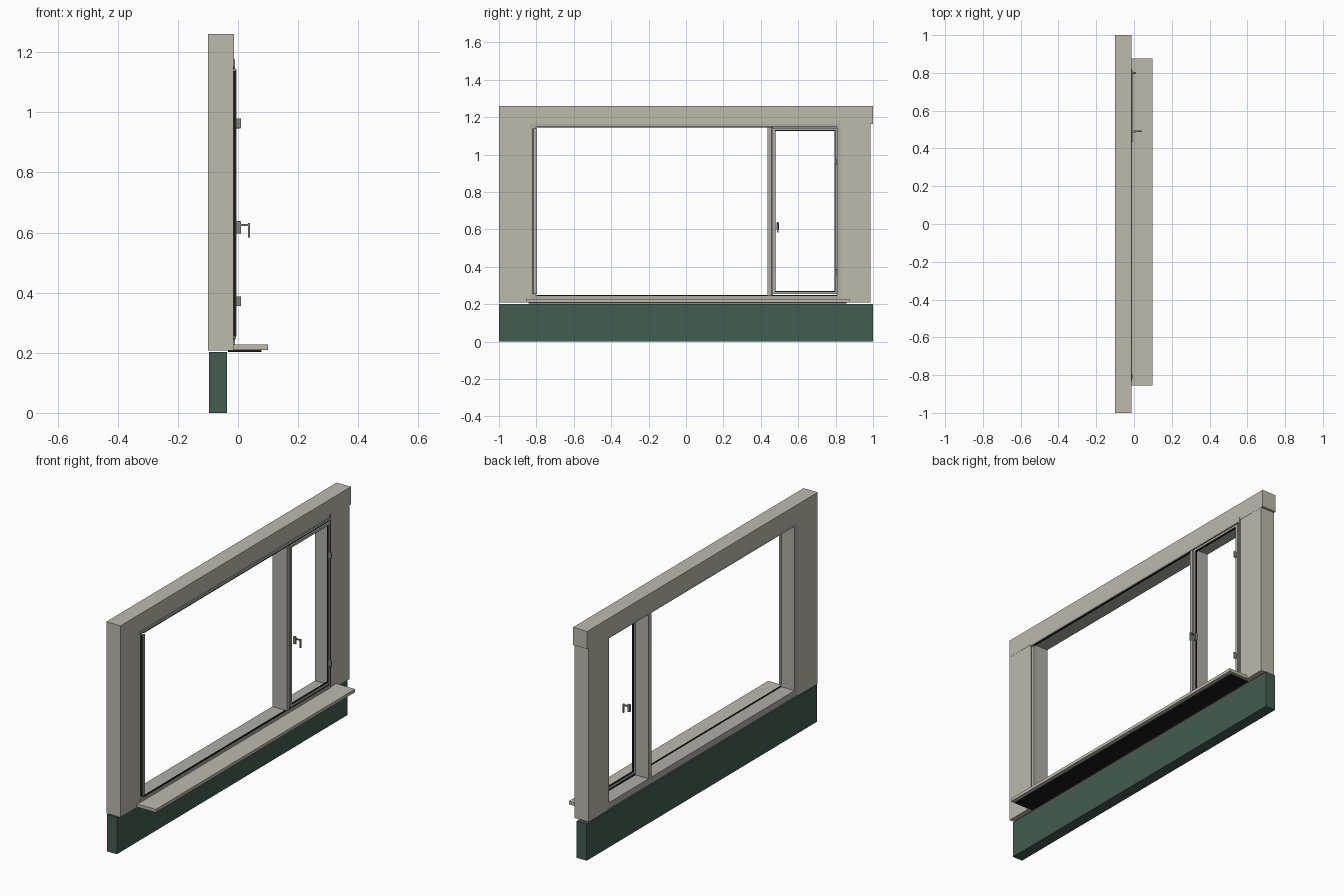
import bpy, bmesh
from mathutils import Matrix, Vector


def material(name, rgb):
    m = bpy.data.materials.new(name)
    m.diffuse_color = (*rgb, 1)
    return m


STONE = material("stone", (0.51, 0.49, 0.42))
FRAME = material("frame_grey", (0.44, 0.42, 0.38))
GREEN = material("dark_green", (0.055, 0.107, 0.08))
BLACK = material("black", (0.01, 0.01, 0.01))
METAL = material("metal", (0.25, 0.25, 0.24))


def boxes(name, mat, *parts, bevel=0.0):
    """One object from boxes given as (x0, x1, y0, y1, z0, z1)."""
    bm = bmesh.new()
    for x0, x1, y0, y1, z0, z1 in parts:
        size = Vector((x1 - x0, y1 - y0, z1 - z0))
        mid = Vector((x0 + x1, y0 + y1, z0 + z1)) / 2
        bmesh.ops.create_cube(bm, size=1, matrix=Matrix.Translation(mid) @ Matrix.Diagonal((*size, 1)))
    me = bpy.data.meshes.new(name)
    bm.to_mesh(me)
    bm.free()
    me.materials.append(mat)
    ob = bpy.data.objects.new(name, me)
    bpy.context.collection.objects.link(ob)
    if bevel:
        mod = ob.modifiers.new("bevel", "BEVEL")
        mod.width, mod.segments = bevel, 2
    return ob


def border(name, mat, x0, x1, y0, y1, z0, z1, w):
    """Rectangular frame in the YZ plane with rail width w."""
    return boxes(name, mat,
                 (x0, x1, y0, y0 + w, z0, z1), (x0, x1, y1 - w, y1, z0, z1),
                 (x0, x1, y0 + w, y1 - w, z0, z0 + w), (x0, x1, y0 + w, y1 - w, z1 - w, z1))


# Wall pieces
boxes("base_wall", GREEN, (-0.097, -0.036, -1, 1, 0, 0.202))
boxes("lintel", STONE, (-0.1, -0.014, -1, 1, 1.163, 1.26))
boxes("left_jamb", STONE, (-0.1, -0.015, -1, -0.83, 0.208, 1.163))
boxes("right_jamb", STONE, (-0.1, -0.015, 0.825, 0.987, 0.208, 1.163))

# Window sill and its dark underside
boxes("sill", STONE, (-0.015, 0.099, -0.855, 0.875, 0.21, 0.227))
boxes("sill_underside", BLACK, (-0.033, 0.078, -0.843, 0.857, 0.203, 0.21))

# Fixed frame with mullion
boxes("window_frame", FRAME,
      (-0.098, -0.018, -0.83, -0.802, 0.21, 1.163),
      (-0.098, -0.018, 0.808, 0.825, 0.21, 1.163),
      (-0.098, -0.018, -0.802, 0.808, 0.21, 0.246),
      (-0.098, -0.018, -0.802, 0.808, 1.148, 1.163))
boxes("mullion", FRAME, (-0.097, -0.018, 0.437, 0.465, 0.246, 1.148))

# Thin beads on the room side
boxes("side_beads", FRAME,
      (-0.018, -0.006, -0.816, -0.797, 0.255, 1.138),
      (-0.018, -0.006, 0.435, 0.456, 0.246, 1.145))
boxes("bead_gaskets", BLACK,
      (-0.018, -0.008, -0.82, -0.816, 0.255, 1.138),
      (-0.018, -0.008, 0.456, 0.460, 0.246, 1.145),
      (-0.018, -0.012, -0.80, 0.808, 0.244, 0.250),
      (-0.018, -0.012, -0.80, 0.808, 1.144, 1.149))
boxes("edge_trim", FRAME,
      (-0.018, -0.010, 0.813, 0.822, 0.227, 1.178),
      (-0.018, -0.010, -0.835, 0.813, 1.151, 1.164),
      (-0.018, -0.010, -0.835, 0.813, 0.227, 0.242))

# Opening sash
border("sash", FRAME, -0.018, -0.005, 0.463, 0.810, 0.254, 1.142, 0.012)
border("sash_gasket", BLACK, -0.016, -0.008, 0.475, 0.798, 0.266, 1.130, 0.003)

# Hinges
for i, z in enumerate((0.3715, 0.9635)):
    boxes(f"hinge_{i + 1}", METAL, (-0.006, 0.010, 0.795, 0.804, z - 0.0165, z + 0.0165), bevel=0.002)

# Handle
boxes("handle_plate", METAL, (-0.005, 0.010, 0.484, 0.496, 0.597, 0.638), bevel=0.002)
boxes("handle_stem", METAL, (0.010, 0.035, 0.487, 0.494, 0.622, 0.629))
boxes("handle_lever", METAL, (0.033, 0.040, 0.486, 0.495, 0.583, 0.632), bevel=0.002)
